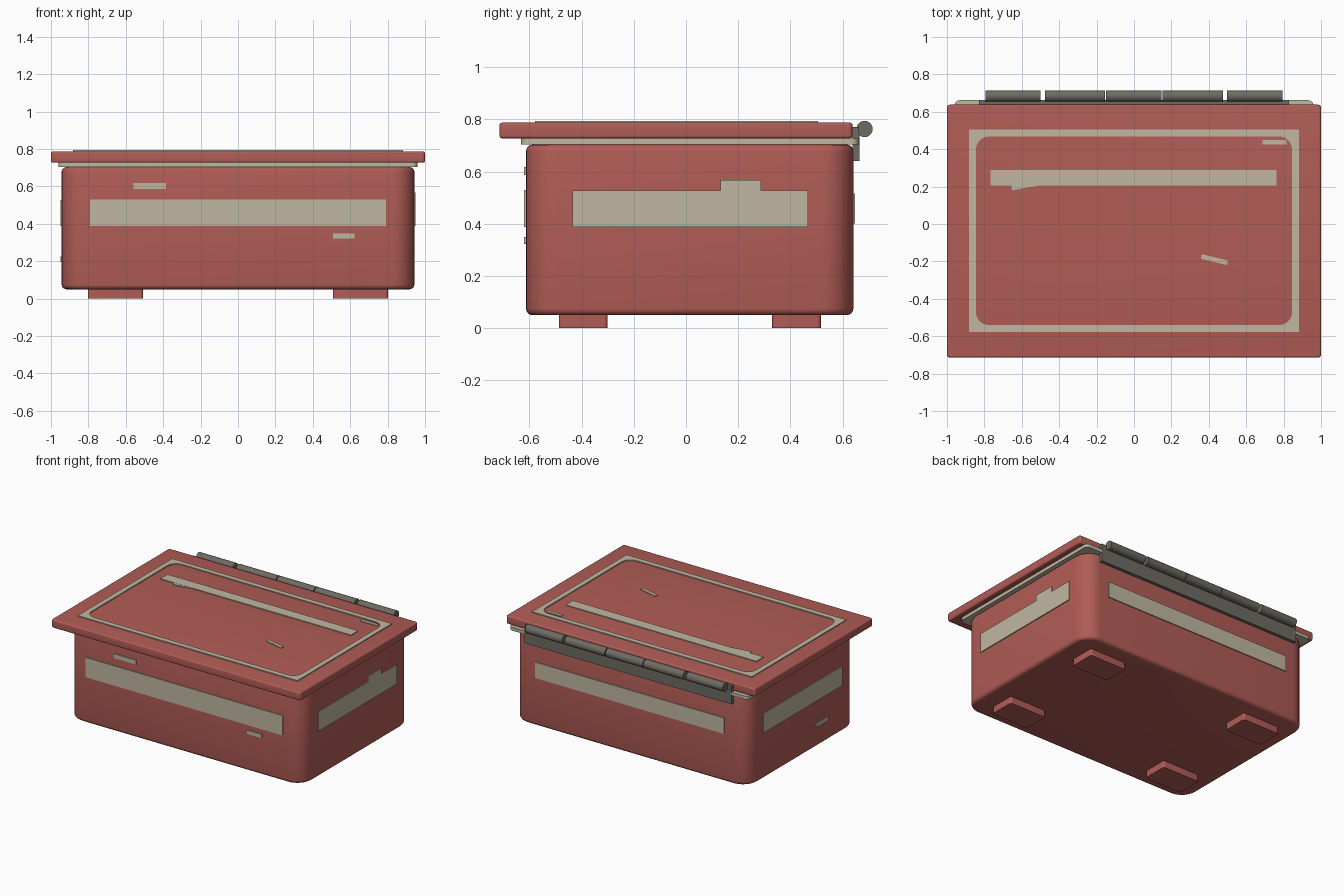
import bpy, bmesh, math
from mathutils import Matrix

cube = bpy.data.objects.get("Cube")
if cube:
    bpy.data.objects.remove(cube, do_unlink=True)


def material(name, rgb):
    m = bpy.data.materials.new(name)
    m.use_nodes = True
    m.diffuse_color = (*rgb, 1)
    bsdf = m.node_tree.nodes["Principled BSDF"]
    bsdf.inputs["Base Color"].default_value = (*rgb, 1)
    bsdf.inputs["Roughness"].default_value = 0.6
    return m


RED = material("faded red", (0.44, 0.108, 0.092))
BEIGE = material("beige", (0.53, 0.475, 0.36))
GREY = material("dark metal", (0.155, 0.146, 0.122))


def finish(bm, name, mat, smooth=False):
    bmesh.ops.recalc_face_normals(bm, faces=bm.faces)
    me = bpy.data.meshes.new(name)
    bm.to_mesh(me)
    bm.free()
    me.materials.append(mat)
    ob = bpy.data.objects.new(name, me)
    bpy.context.collection.objects.link(ob)
    if smooth:
        bpy.ops.object.select_all(action="DESELECT")
        ob.select_set(True)
        bpy.context.view_layer.objects.active = ob
        bpy.ops.object.shade_smooth_by_angle(angle=math.radians(35))
    return ob


def box(name, x, y, z, mat, corner=0, edge=0, turn=0):
    """Box from (min, max) ranges; corner rounds upright edges, edge the rims."""
    bm = bmesh.new()
    bmesh.ops.create_cube(bm, size=1)
    bmesh.ops.scale(bm, vec=(x[1] - x[0], y[1] - y[0], z[1] - z[0]), verts=bm.verts)
    if corner:
        upright = [e for e in bm.edges
                   if abs(e.verts[0].co.z - e.verts[1].co.z) > 1e-4]
        bmesh.ops.bevel(bm, geom=upright, offset=corner, segments=8,
                        profile=0.5, affect="EDGES")
    if edge:
        rims = [e for e in bm.edges
                if abs(e.verts[0].co.z - e.verts[1].co.z) < 1e-4]
        bmesh.ops.bevel(bm, geom=rims, offset=edge, segments=4,
                        profile=0.5, affect="EDGES")
    bmesh.ops.rotate(bm, matrix=Matrix.Rotation(math.radians(turn), 3, "Z"), verts=bm.verts)
    bmesh.ops.translate(bm, vec=(sum(x) / 2, sum(y) / 2, sum(z) / 2), verts=bm.verts)
    return finish(bm, name, mat, bool(corner or edge))


# Main shell, gasket and overhanging lid
X, Y0, Y1 = 0.943, -0.613, 0.641
box("body", (-X, X), (Y0, Y1), (0.05, 0.703), RED, 0.12, 0.025)
box("gasket", (-0.96, 0.96), (-0.632, 0.662), (0.703, 0.727), BEIGE, 0.03)
box("lid", (-1, 1), (-0.714, 0.638), (0.727, 0.787), RED, 0.016, 0.01)

# Four feet
for side, sx in (("right", -1), ("left", 1)):
    for end, y in (("front", (-0.487, -0.30)), ("back", (0.33, 0.517))):
        xs = sorted((0.507 * sx, 0.803 * sx))
        box(f"{end}_{side}_foot", xs, y, (0, 0.06), RED, 0.015)

# Side bands and scuff plates
T = 0.007
front, back = (Y0 - T, Y0 + 0.002), (Y1 - 0.002, Y1 + T)
left, right = (X - 0.002, X + T), (-X - T, -X + 0.002)
box("front_band", (-0.792, 0.79), front, (0.387, 0.53), BEIGE)
box("front_scuff_upper", (-0.56, -0.385), front, (0.587, 0.617), BEIGE)
box("front_scuff_lower", (0.508, 0.623), front, (0.322, 0.349), BEIGE)
box("back_band", (-0.757, 0.757), back, (0.40, 0.515), BEIGE)
box("left_band", left, (-0.435, 0.468), (0.388, 0.528), BEIGE)
box("left_scuff", left, (0.132, 0.288), (0.528, 0.568), BEIGE)
box("right_band", right, (-0.435, 0.468), (0.388, 0.528), BEIGE)
box("right_scuff", right, (-0.28, -0.14), (0.195, 0.225), BEIGE)

# Lid stripe and scuff plates
top = (0.785, 0.793)
box("lid_stripe", (-0.767, 0.763), (0.207, 0.288), top, BEIGE)
box("lid_scuff_stripe", (-0.655, -0.505), (0.193, 0.218), (0.785, 0.7922), BEIGE, turn=10)
box("lid_scuff_front", (0.358, 0.502), (-0.203, -0.178), top, BEIGE, turn=-14)
box("lid_scuff_corner", (0.687, 0.815), (0.425, 0.449), top, BEIGE)

# Raised border on the lid: square outside, rounded inside
bm = bmesh.new()
outer, inner, radius, steps = [], [], 0.07, 8
for k, (sx, sy) in enumerate(((1, 1), (-1, 1), (-1, -1), (1, -1))):
    outer.append(bm.verts.new((0.882 * sx, 0.505 if sy > 0 else -0.578, 0.785)))
    cx = (0.845 - radius) * sx
    cy = 0.468 - radius if sy > 0 else -0.54 + radius
    for i in range(steps + 1):
        a = math.radians(90 * (k + i / steps))
        inner.append((bm.verts.new((cx + radius * math.cos(a),
                                    cy + radius * math.sin(a), 0.785)), k))
for i, (v, k) in enumerate(inner):
    w, n = inner[(i + 1) % len(inner)]
    bm.faces.new((v, outer[k], w) if k == n else (v, outer[k], outer[n], w))
ring = bmesh.ops.extrude_face_region(bm, geom=bm.faces[:])
bmesh.ops.translate(bm, vec=(0, 0, 0.009),
                    verts=[g for g in ring["geom"] if isinstance(g, bmesh.types.BMVert)])
finish(bm, "lid_border", BEIGE)

# Hinge leaves along the back
box("hinge_lower_leaf", (-0.83, 0.83), (0.638, 0.664), (0.64, 0.742), GREY)
box("hinge_upper_leaf", (-0.83, 0.83), (0.634, 0.662), (0.738, 0.771), GREY)

# Hinge knuckles
knuckles = ((-0.795, -0.50), (-0.475, -0.156), (-0.15, 0.147),
            (0.153, 0.475), (0.497, 0.793))
for n, (a, b) in enumerate(knuckles, 1):
    bm = bmesh.new()
    bmesh.ops.create_cone(bm, cap_ends=True, segments=24, radius1=0.031,
                          radius2=0.031, depth=b - a)
    bmesh.ops.rotate(bm, matrix=Matrix.Rotation(math.pi / 2, 3, "Y"), verts=bm.verts)
    bmesh.ops.translate(bm, vec=((a + b) / 2, 0.684, 0.763), verts=bm.verts)
    finish(bm, f"hinge_knuckle_{n}", GREY, True)
